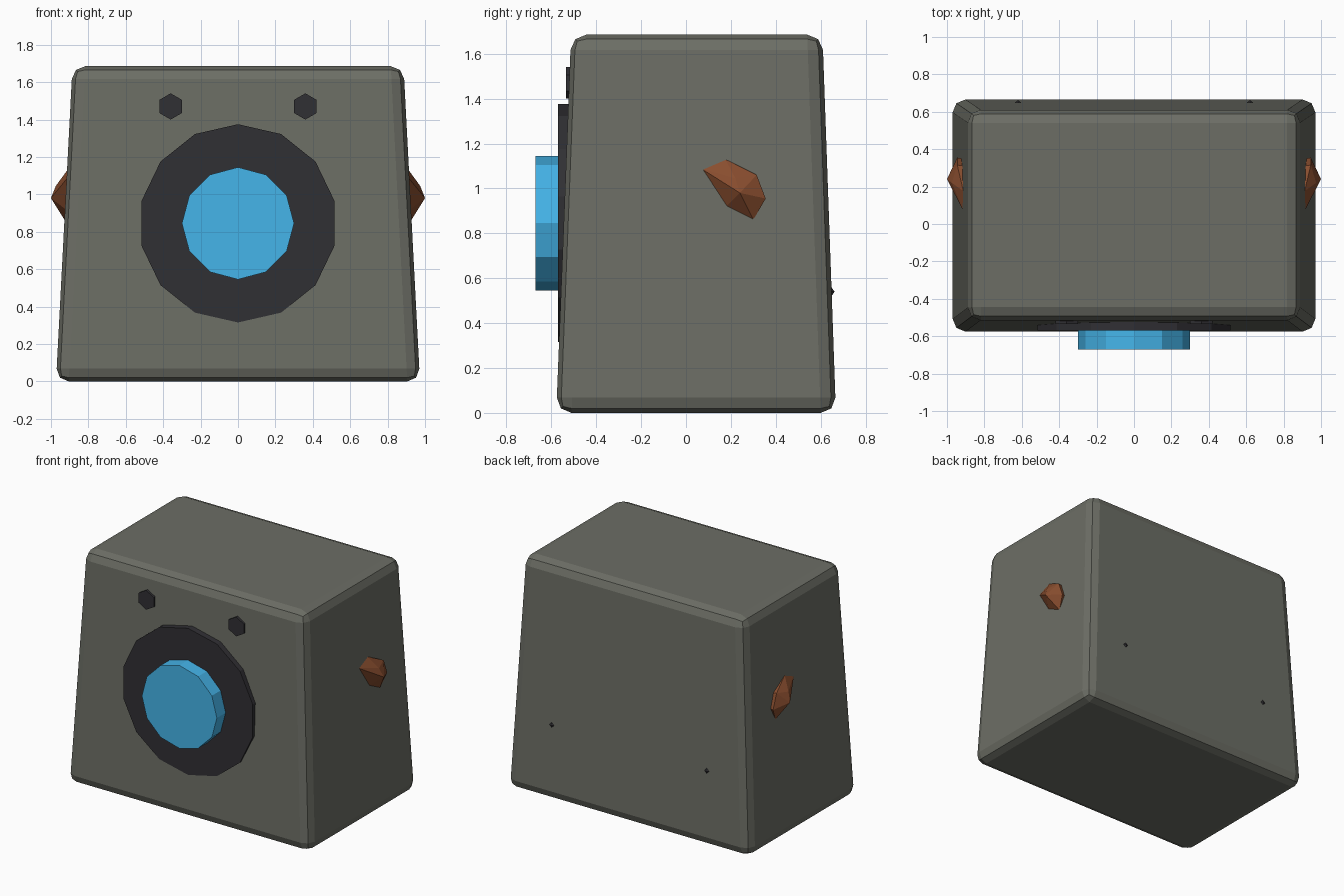
import bpy, bmesh, math
from mathutils import Vector

if "Cube" in bpy.data.objects:
    bpy.data.objects.remove(bpy.data.objects["Cube"])


def material(name, rgb):
    m = bpy.data.materials.new(name)
    m.diffuse_color = (*rgb, 1)
    m.use_nodes = True
    m.node_tree.nodes["Principled BSDF"].inputs["Base Color"].default_value = m.diffuse_color
    return m


BODY = material("olive_grey", (0.15, 0.155, 0.13))
DARK = material("charcoal", (0.03, 0.029, 0.034))
BLUE = material("lens_blue", (0.06, 0.46, 0.82))
RUST = material("rust", (0.25, 0.075, 0.028))


def make_object(name, bm, mat):
    bmesh.ops.recalc_face_normals(bm, faces=bm.faces[:])
    mesh = bpy.data.meshes.new(name)
    bm.to_mesh(mesh)
    bm.free()
    mesh.materials.append(mat)
    ob = bpy.data.objects.new(name, mesh)
    bpy.context.collection.objects.link(ob)
    return ob


def disc(name, x, z, radius, sides, front, back, mat):
    """Flat-sided disc facing -y with one corner pointing up."""
    bm = bmesh.new()
    ring = []
    for i in range(sides):
        a = 2 * math.pi * i / sides
        ring.append(bm.verts.new((x + radius * math.sin(a), front, z + radius * math.cos(a))))
    face = bm.faces.new(ring)
    out = bmesh.ops.extrude_face_region(bm, geom=[face], use_keep_orig=True)
    moved = [v for v in out["geom"] if isinstance(v, bmesh.types.BMVert)]
    bmesh.ops.translate(bm, verts=moved, vec=(0, back - front, 0))
    return make_object(name, bm, mat)


def hull(name, points, mat):
    bm = bmesh.new()
    for p in points:
        bm.verts.new(p)
    bmesh.ops.convex_hull(bm, input=bm.verts[:])
    return make_object(name, bm, mat)


# Tapered casing with two-step rounded edges
bm = bmesh.new()
bmesh.ops.create_cube(bm, size=2)
for v in bm.verts:
    top = v.co.z > 0
    half_x = 0.885 if top else 0.973
    y = (0.608 if top else 0.668) if v.co.y > 0 else (-0.512 if top else -0.578)
    v.co = Vector((half_x * v.co.x, y, 1.685 if top else 0))
bmesh.ops.bevel(bm, geom=bm.edges[:], offset=0.068, offset_type='OFFSET',
                segments=2, profile=0.5, affect='EDGES')
make_object("casing", bm, BODY)

# Front bezel and lens
disc("bezel", 0, 0.845, 0.53, 14, -0.57, -0.47, DARK)
disc("lens", 0, 0.845, 0.30, 12, -0.67, -0.55, BLUE)

# Paired knobs, rear studs and side rust lumps
for side, s in (("left", -1), ("right", 1)):
    disc(side + "_knob", s * 0.36, 1.47, 0.07, 6, -0.535, -0.47, DARK)

    r = 0.045
    hull(side + "_rear_stud",
         [(s * 0.62, 0.662, 0.54)] +
         [(s * 0.62 + dx * r, 0.63, 0.54 + dz * r)
          for dx, dz in ((1, 0), (0, 1), (-1, 0), (0, -1))], DARK)

    outline = [(0.91, 0.065, 1.09), (0.912, 0.175, 1.13), (0.945, 0.315, 1.06),
               (0.945, 0.355, 0.955), (0.925, 0.30, 0.86), (0.922, 0.18, 0.92)]
    peak = [(1.0, 0.24, 0.98), (0.974, 0.22, 1.045)]
    base = [(0.88, 0.22 + (y - 0.22) * 0.9, 0.99 + (z - 0.99) * 0.9) for _, y, z in outline]
    hull(side + "_rust_lump", [(s * x, y, z) for x, y, z in outline + peak + base], RUST)
